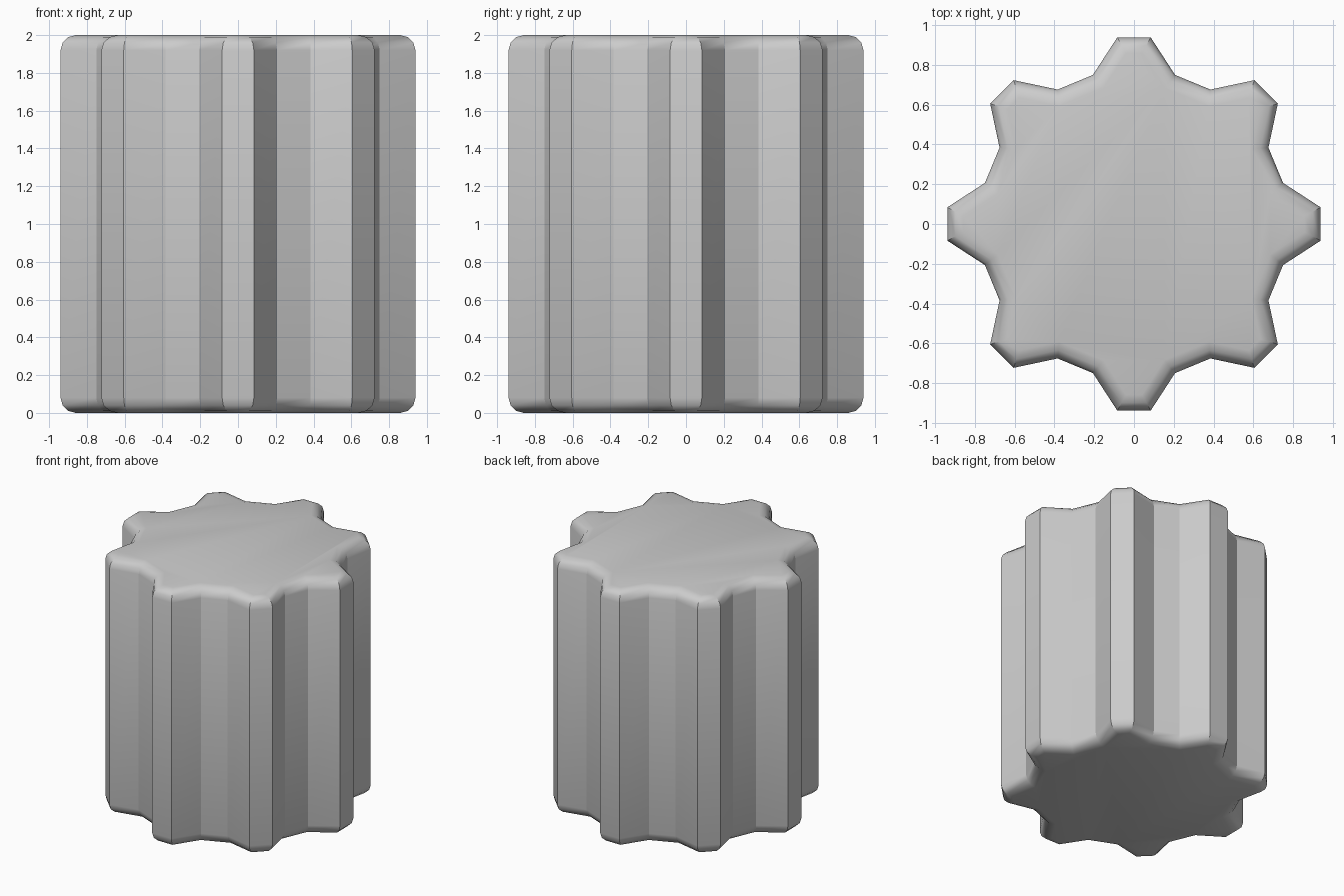
import bpy, bmesh, math

if "Cube" in bpy.data.objects:
    bpy.data.objects.remove(bpy.data.objects["Cube"])

H = 2.0
TEETH = 8

# Gear outline: two tip points and two valley points per tooth
outline = []
for i in range(TEETH):
    for deg, r in ((-15.4, 0.778), (-5.1, 0.943), (5.1, 0.943), (15.4, 0.778)):
        a = math.radians(i * 360 / TEETH + deg)
        outline.append((r * math.cos(a), r * math.sin(a), 0))

# Extrude the outline into a solid
bm = bmesh.new()
base = bm.faces.new([bm.verts.new(p) for p in outline])
ext = bmesh.ops.extrude_face_region(bm, geom=[base], use_keep_orig=True)
bmesh.ops.translate(bm, vec=(0, 0, H),
                    verts=[g for g in ext["geom"] if isinstance(g, bmesh.types.BMVert)])
bmesh.ops.recalc_face_normals(bm, faces=bm.faces[:])

# Rounded top and bottom rims
rims = [e for e in bm.edges if abs(e.verts[0].co.z - e.verts[1].co.z) < 0.01]
bmesh.ops.bevel(bm, geom=rims, offset=0.08, offset_type='OFFSET', segments=3,
                profile=0.5, affect='EDGES', clamp_overlap=True)

mesh = bpy.data.meshes.new("fluted_cylinder")
bm.to_mesh(mesh)
bm.free()
obj = bpy.data.objects.new("fluted_cylinder", mesh)
bpy.context.collection.objects.link(obj)

# Smooth rims, crisp flutes
bpy.context.view_layer.objects.active = obj
obj.select_set(True)
bpy.ops.object.shade_smooth_by_angle(angle=math.radians(32))
